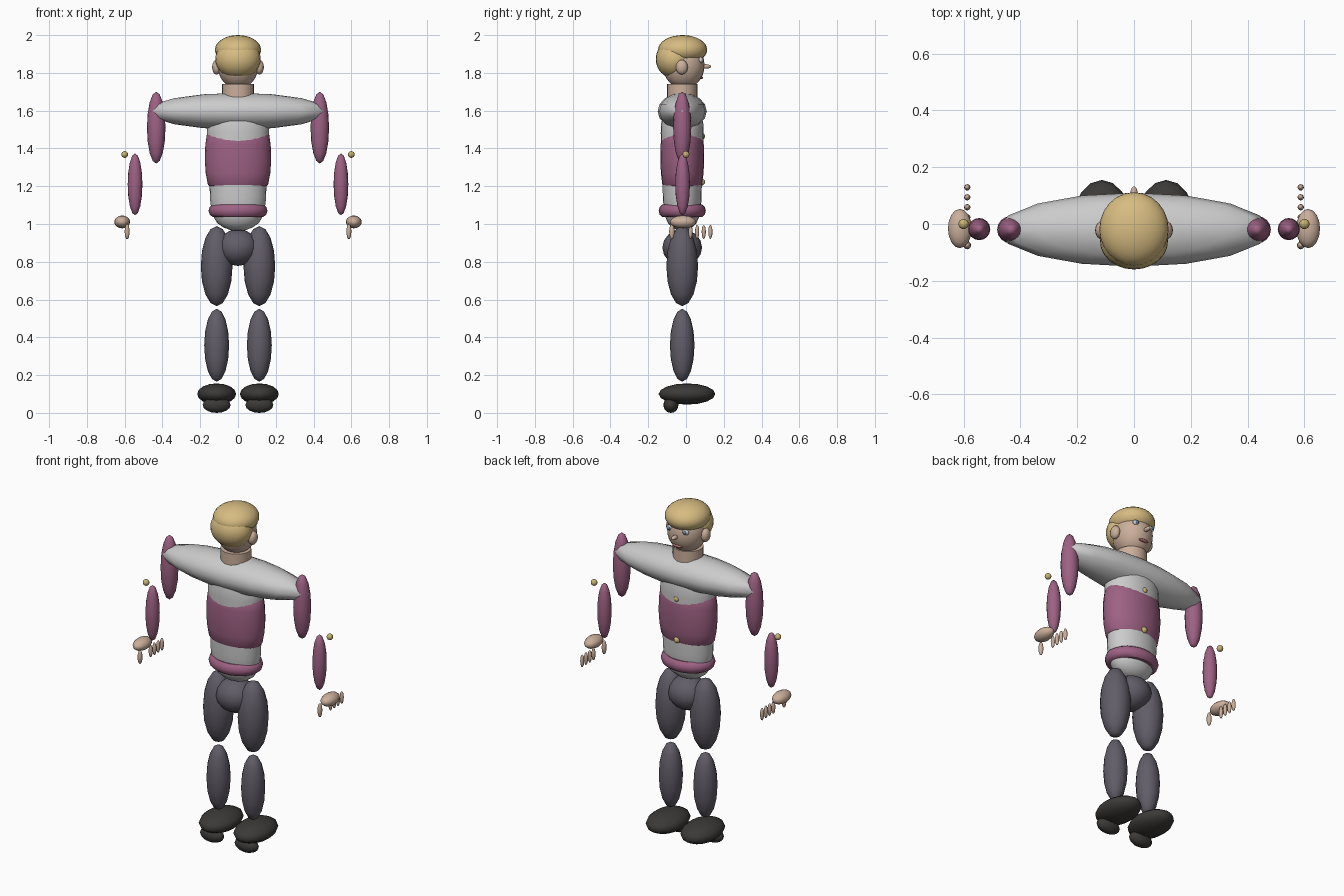
import bpy, bmesh, math
from mathutils import Matrix

if "Cube" in bpy.data.objects:
    bpy.data.objects.remove(bpy.data.objects["Cube"])

def mat(name, rgb):
    m = bpy.data.materials.new(name)
    m.diffuse_color = (*rgb, 1)
    m.use_nodes = True
    m.node_tree.nodes["Principled BSDF"].inputs["Base Color"].default_value = m.diffuse_color
    return m

PURPLE = mat("plum", (.34, .12, .23))
WHITE = mat("white", (.82, .82, .79))
SKIN = mat("skin", (.60, .43, .33))
HAIR = mat("blond", (.68, .50, .22))
TROUSER = mat("slate", (.12, .11, .14))
SHOE = mat("black", (.045, .042, .04))
GOLD = mat("gold", (.58, .45, .16))
BLUE = mat("blue", (.10, .22, .42))
RED = mat("lip", (.45, .17, .17))

def finish(name, bm, material):
    me = bpy.data.meshes.new(name)
    bmesh.ops.recalc_face_normals(bm, faces=bm.faces)
    for f in bm.faces:
        f.smooth = True
    bm.to_mesh(me)
    bm.free()
    me.materials.append(material)
    ob = bpy.data.objects.new(name, me)
    bpy.context.collection.objects.link(ob)
    return ob

def ball(name, c, r, material, segs=16, rings=8):
    bm = bmesh.new()
    m = Matrix.Translation(c) @ Matrix.Diagonal((*r, 1))
    bmesh.ops.create_uvsphere(bm, u_segments=segs, v_segments=rings, radius=1, matrix=m)
    return finish(name, bm, material)

def pair(name, c, r, material, **kw):
    for side, s in (("left", -1), ("right", 1)):
        ball(f"{side}_{name}", (s * c[0], c[1], c[2]), r, material, **kw)

def lathe(name, profile, ratio, material, closed=False, segs=24):
    """Spin (radius, z) points about z, squashed in y, centred at y = -0.02."""
    bm = bmesh.new()
    rows = []
    for r, z in profile:
        rows.append([bm.verts.new((r * math.cos(2 * math.pi * i / segs),
                                   r * ratio * math.sin(2 * math.pi * i / segs) - .02, z))
                     for i in range(segs)])
    n = len(rows)
    for j in range(n if closed else n - 1):
        a, b = rows[j], rows[(j + 1) % n]
        for i in range(segs):
            k = (i + 1) % segs
            bm.faces.new((a[i], a[k], b[k], b[i]))
    if not closed:
        bm.faces.new(rows[0])
        bm.faces.new(rows[-1])
    ob = finish(name, bm, material)
    bpy.ops.object.select_all(action='DESELECT')
    bpy.context.view_layer.objects.active = ob
    ob.select_set(True)
    bpy.ops.object.shade_smooth_by_angle(angle=math.radians(40))
    return ob

# Legs and shoes
pair("heel", (.113, -.08, .042), (.074, .04, .042), SHOE)
pair("shoe", (.113, .005, .1), (.103, .15, .056), SHOE)
pair("lower_leg", (.113, -.02, .358), (.066, .065, .193), TROUSER)
pair("upper_leg", (.113, -.02, .777), (.084, .084, .212), TROUSER)
ball("pelvis", (0, -.02, .875), (.11, .105, .097), TROUSER)

# Torso: shirt, vest and waistband
lathe("shirt", [(.03, .965), (.075, .98), (.11, 1.005), (.128, 1.035), (.143, 1.09),
                (.149, 1.14), (.15, 1.2), (.157, 1.35), (.165, 1.48), (.162, 1.53),
                (.14, 1.6)], .69, WHITE)
lathe("vest", [(.15, 1.2), (.16, 1.21), (.171, 1.27), (.176, 1.34), (.173, 1.42),
               (.164, 1.48), (.155, 1.488)], .66, PURPLE)
lathe("waistband", [(.122 + .034 * math.cos(a * math.pi / 5), 1.07 + .035 * math.sin(a * math.pi / 5))
                    for a in range(10)], .8, PURPLE, closed=True)
for i, z in enumerate((1.465, 1.222)):
    ball(f"vest_button_{i + 1}", (0, .083, z), (.018, .018, .018), GOLD)

# Shoulders and arms
ball("shoulders", (0, -.02, 1.597), (.48, .13, .097), WHITE)
pair("upper_arm", (.433, -.02, 1.51), (.049, .048, .19), PURPLE)
pair("forearm", (.545, -.018, 1.21), (.039, .039, .164), PURPLE)
pair("cuff_button", (.6, 0, 1.368), (.018, .018, .018), GOLD)

# Hands
pair("hand", (.613, -.016, 1.011), (.042, .069, .034), SKIN)
pair("thumb", (.587, -.075, .96), (.013, .014, .041), SKIN)
for i in range(4):
    pair(f"finger_{i + 1}", (.587, .024 + .035 * i, .958), (.011, .011, .037), SKIN)

# Neck and head
lathe("neck", [(.084, 1.64), (.084, 1.74)], .95, SKIN)
ball("head", (0, -.012, 1.84), (.108, .11, .125), SKIN, segs=24, rings=16)
pair("ear", (.113, -.022, 1.83), (.024, .032, .039), SKIN)

# Hair: crown and back
ball("hair_crown", (0, -.018, 1.922), (.122, .13, .078), HAIR, segs=24, rings=16)
ball("hair_back", (0, -.06, 1.873), (.12, .1, .103), HAIR, segs=24, rings=16)

# Face
pair("eye", (.052, .078, 1.868), (.02, .013, .016), WHITE)
pair("iris", (.052, .087, 1.868), (.010, .008, .010), BLUE)
ball("nose", (0, .105, 1.834), (.013, .028, .012), SKIN)
ball("mouth", (0, .079, 1.775), (.032, .012, .008), RED)
